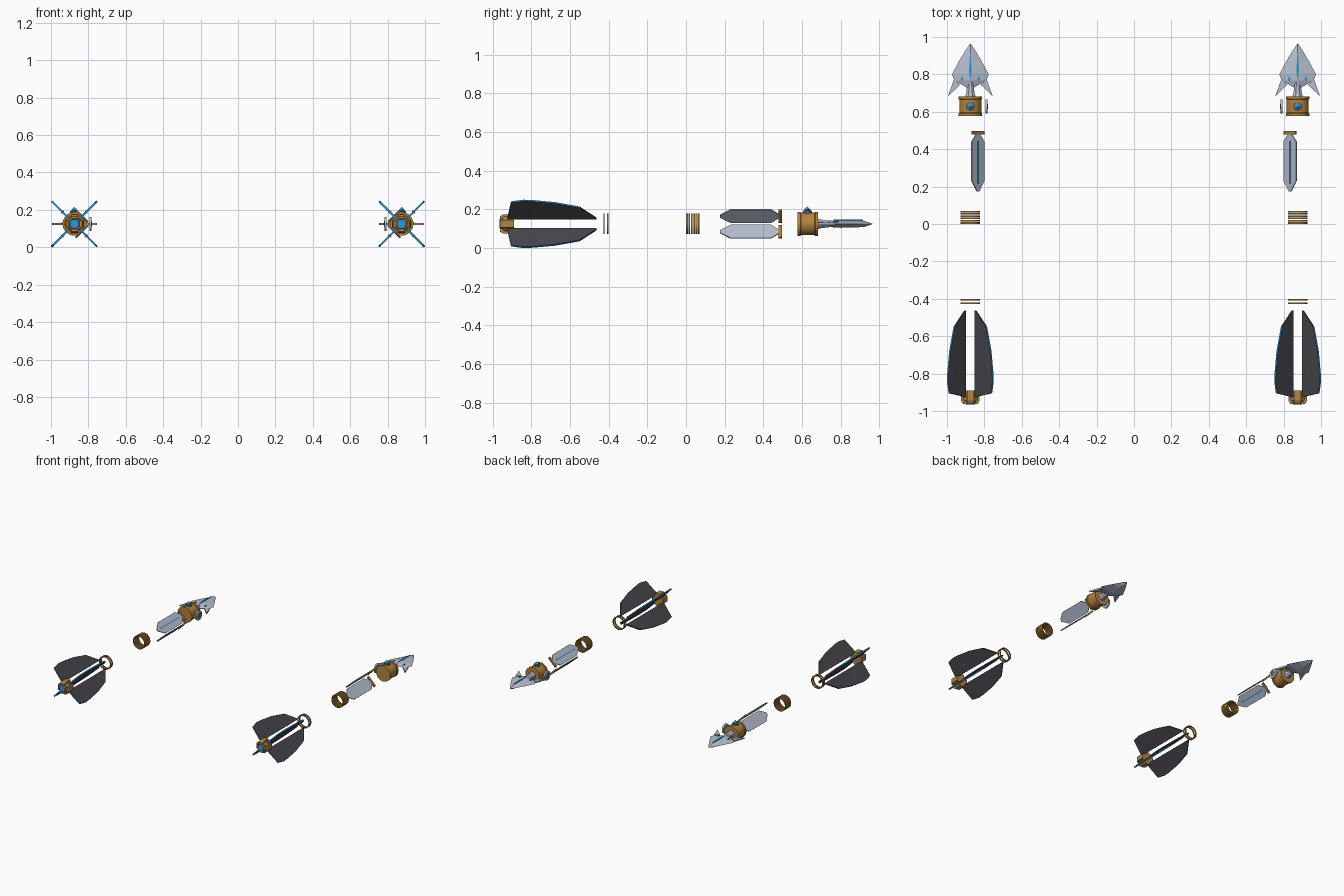
import bpy, bmesh, math
from mathutils import Matrix, Vector

if "Cube" in bpy.data.objects:
    bpy.data.objects.remove(bpy.data.objects["Cube"])

CX, CZ = -0.875, 0.125          # axis of the left arrow


def material(name, rgb):
    m = bpy.data.materials.new(name)
    m.diffuse_color = (*rgb, 1)
    m.use_nodes = True
    m.node_tree.nodes["Principled BSDF"].inputs["Base Color"].default_value = m.diffuse_color
    return m


GOLD = material("gold", (0.46, 0.23, 0.05))
DARK = material("dark_vane", (0.06, 0.06, 0.072))
SILVER = material("silver", (0.47, 0.52, 0.62))
BLUE = material("blue", (0.03, 0.30, 0.65))
GREY = material("grey", (0.13, 0.15, 0.18))


def turn(deg, axis='Y'):
    return Matrix.Rotation(math.radians(deg), 4, axis)


def finish(name, bm, mats, mtx=None, rule=None, smooth=False):
    """Place the part on the left arrow and add its mirror on the right arrow."""
    bmesh.ops.remove_doubles(bm, verts=bm.verts, dist=1e-5)
    bmesh.ops.recalc_face_normals(bm, faces=bm.faces)
    if rule:
        for f in bm.faces:
            f.material_index = rule(f)
    bm.transform(Matrix.Translation((CX, 0, CZ)) @ (mtx or Matrix()))
    for side in ("left", "right"):
        me = bpy.data.meshes.new(name)
        if side == "right":
            bm.transform(Matrix.Scale(-1, 4, (1, 0, 0)))
            bmesh.ops.reverse_faces(bm, faces=bm.faces)
        for m in mats:
            me.materials.append(m)
        bm.to_mesh(me)
        ob = bpy.data.objects.new(f"{side}_{name}", me)
        bpy.context.collection.objects.link(ob)
        if smooth:
            bpy.ops.object.select_all(action='DESELECT')
            ob.select_set(True)
            bpy.context.view_layer.objects.active = ob
            bpy.ops.object.shade_smooth_by_angle(angle=math.radians(35))
    bm.free()


def prism(name, pts, lo, hi, mats, mtx=None, rule=None):
    """Flat outline in x, y with thickness lo..hi in z."""
    bm = bmesh.new()
    a = [bm.verts.new((x, y, lo)) for x, y in pts]
    b = [bm.verts.new((x, y, hi)) for x, y in pts]
    bm.faces.new(a[::-1])
    bm.faces.new(b)
    for i in range(len(pts)):
        j = (i + 1) % len(pts)
        bm.faces.new((a[i], a[j], b[j], b[i]))
    finish(name, bm, mats, mtx, rule)


def lathe(name, prof, mat, seg=28, mtx=None, smooth=True, closed=False):
    """Turn a profile of (radius, y) about the y axis."""
    bm = bmesh.new()
    vs = [bm.verts.new((r, y, 0)) for r, y in prof]
    n = len(vs)
    es = [bm.edges.new((vs[i], vs[(i + 1) % n])) for i in range(n if closed else n - 1)]
    bmesh.ops.spin(bm, geom=vs + es, axis=(0, 1, 0), cent=(0, 0, 0),
                   angle=2 * math.pi, steps=seg, use_merge=True)
    # half-step turn puts flats on the axes
    finish(name, bm, [mat], (mtx or Matrix()) @ turn(180 / seg), smooth=smooth)


def ring(name, y, width, outer, wall, mat, mtx=None):
    i = outer - wall
    lathe(name, [(i, y), (outer, y), (outer, y + width), (i, y + width)],
          mat, mtx=mtx, closed=True)


# Four vanes with blue outer edges and small rivets
vane = [(0.036, -0.925), (0.036, -0.462), (0.044, -0.465), (0.122, -0.55),
        (0.155, -0.68), (0.170, -0.80), (0.172, -0.84), (0.160, -0.905)]


def vane_rule(f):
    c = f.calc_center_median()
    return 1 if abs(f.normal.z) < 0.5 and c.x > 0.09 else 0


for k in range(4):
    m = turn(45 + 90 * k)
    prism(f"vane_{k}", vane, -0.005, 0.005, [DARK, BLUE], m, vane_rule)
    lathe(f"vane_rivet_{k}", [(0, -0.008), (0.005, -0.008), (0.005, 0.008), (0, 0.008)],
          GOLD, 8, m @ Matrix.Translation((0.09, -0.78, 0)) @ turn(90, 'X'), False)

# Nock: octagonal body, four lugs and a blue end
lathe("nock_body", [(0, -0.95), (0.036, -0.95), (0.043, -0.94), (0.043, -0.89), (0, -0.89)],
      GOLD, 8, smooth=False)
lathe("nock_light", [(0, -0.965), (0.026, -0.965), (0.029, -0.96), (0.029, -0.94), (0, -0.94)],
      BLUE, 8, smooth=False)
for k in range(4):
    prism(f"nock_lug_{k}", [(0.028, -0.962), (0.040, -0.962), (0.049, -0.945),
                            (0.049, -0.89), (0.028, -0.89)],
          -0.019, 0.019, [GOLD], turn(90 * k))

# Loose thin rings and the stack of shaft rings
for k, y in enumerate((-0.428, -0.408)):
    ring(f"thin_ring_{k}", y, 0.007, 0.053, 0.008, GOLD)
for k in range(6):
    ring(f"stack_ring_{k}", 0.001 + 0.0122 * k, 0.0085, 0.053, 0.007, GOLD)

# Two tilted shaft plates with a blue line outside and a gold end bar
plate = [(-0.008, 0.175), (0.008, 0.175), (0.048, 0.23), (0.048, 0.44),
         (0.012, 0.482), (-0.012, 0.482), (-0.048, 0.44), (-0.048, 0.23)]
for k, a in enumerate((45, 135)):
    m = turn(a)
    prism(f"shaft_plate_{k}", plate, 0.054, 0.060, [SILVER], m)
    prism(f"plate_line_{k}", [(-0.004, 0.215), (0.004, 0.215), (0.004, 0.445), (-0.004, 0.445)],
          0.059, 0.062, [BLUE], m)
    prism(f"plate_bar_{k}", [(-0.044, 0.479), (0.044, 0.479), (0.044, 0.496), (-0.044, 0.496)],
          0.051, 0.063, [GOLD], m)

# Gold collar with raised rims
lathe("collar", [(0, 0.578), (0.063, 0.578), (0.063, 0.591), (0.059, 0.595), (0.059, 0.665),
                 (0.063, 0.669), (0.063, 0.682), (0, 0.682)], GOLD)

# Gem in a dark bezel on top of the collar
up = Matrix.Translation((0, 0.628, 0)) @ turn(90, 'X')
lathe("gem_bezel", [(0, 0.05), (0.024, 0.05), (0.024, 0.066), (0.018, 0.070), (0, 0.070)],
      GREY, 16, up)
lathe("gem", [(0, 0.066), (0.017, 0.066), (0.017, 0.074), (0, 0.090)], BLUE, 8, up, False)

# Loose wheel beside the collar
out = Matrix.Translation((0, 0.628, 0)) @ turn(-90, 'Z')
ring("wheel_rim", 0.081, 0.012, 0.037, 0.014, SILVER, out)
lathe("wheel_hub", [(0, 0.083), (0.024, 0.083), (0.024, 0.090), (0.012, 0.094), (0, 0.094)],
      GREY, 12, out, False)

# Arrowhead: diamond sections along y as (y, half width, half height)
sections = [(0.730, 0.020, 0.015), (0.768, 0.086, 0.018), (0.800, 0.098, 0.020),
            (0.875, 0.058, 0.019), (0.925, 0.028, 0.015), (0.965, 0.0005, 0.0005)]
bm = bmesh.new()
loops = [[bm.verts.new(p) for p in ((w, y, 0), (0, y, h), (-w, y, 0), (0, y, -h))]
         for y, w, h in sections]
for p, q in zip(loops, loops[1:]):
    for i in range(4):
        j = (i + 1) % 4
        bm.faces.new((p[i], p[j], q[j], q[i]))
bm.faces.new(loops[0])
bm.faces.new(loops[-1])
finish("arrowhead", bm, [SILVER])

# Neck, barbs and blue markings of the head
lathe("head_neck", [(0, 0.675), (0.032, 0.675), (0.024, 0.70), (0.016, 0.76), (0, 0.76)],
      SILVER, 8, smooth=False)
prism("head_line", [(0, 0.765), (0.007, 0.82), (0.003, 0.89), (0, 0.915),
                    (-0.003, 0.89), (-0.007, 0.82)], 0.002, 0.0215, [BLUE])
for k, s in enumerate((-1, 1)):
    prism(f"head_barb_{k}", [(s * 0.088, 0.772), (s * 0.120, 0.682), (s * 0.055, 0.745)],
          -0.006, 0.006, [SILVER])
    prism(f"head_dot_{k}", [(s * 0.045, 0.761), (s * 0.053, 0.775), (s * 0.045, 0.791),
                            (s * 0.037, 0.775)], 0.004, 0.0135, [BLUE])
